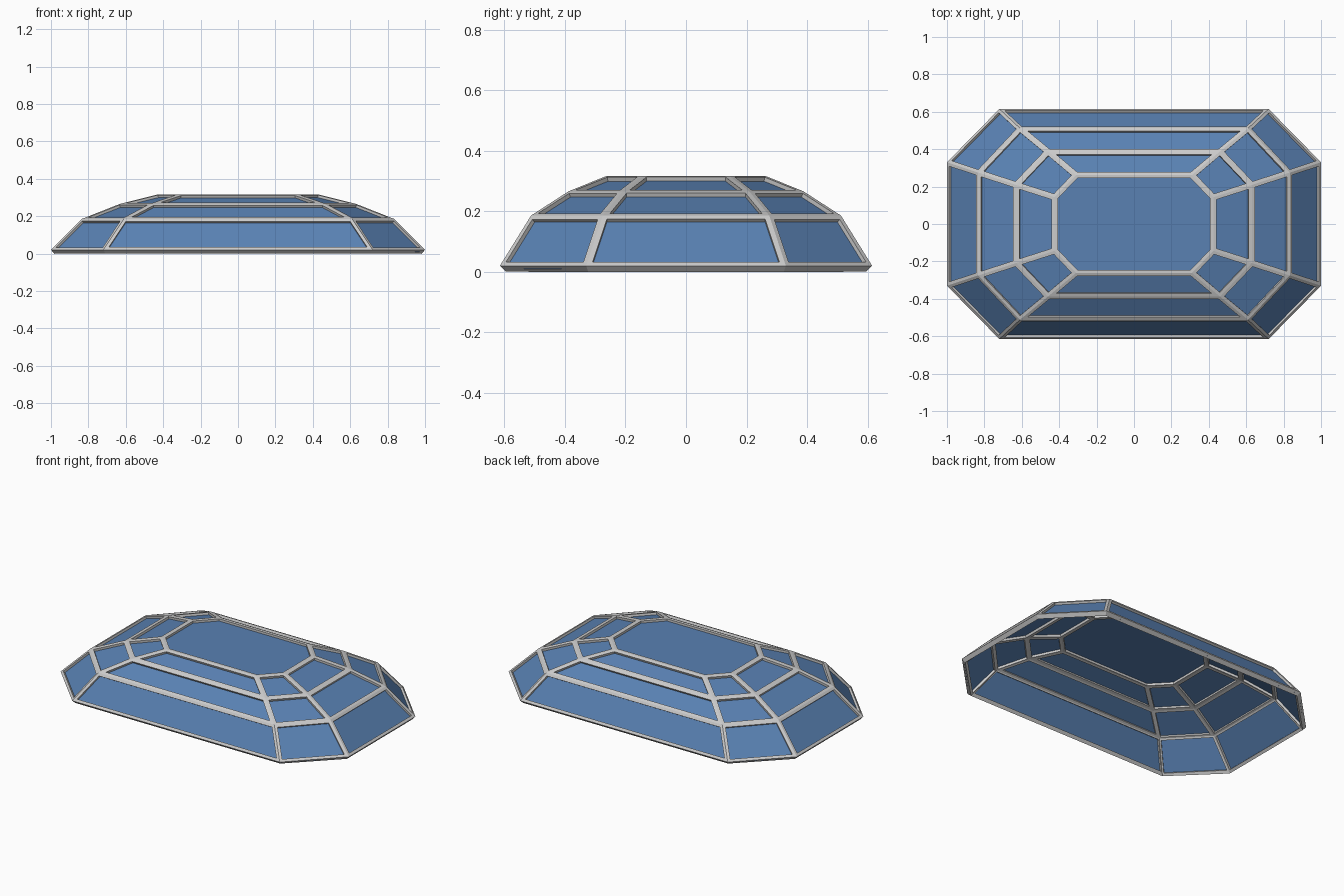
import bpy, bmesh

if "Cube" in bpy.data.objects:
    bpy.data.objects.remove(bpy.data.objects["Cube"])

# Octagon rings, bottom to top: long-side corner (x, y), short-side corner (x, y), height
RINGS = [
    (0.72, 0.615, 1.00, 0.33, 0.02),
    (0.61, 0.512, 0.833, 0.275, 0.186),
    (0.46, 0.388, 0.63, 0.209, 0.266),
    (0.31, 0.262, 0.424, 0.143, 0.317),
]
BAR_HALF_WIDTH = 0.017
BAR_DEPTH = 0.028
GLASS_DEPTH = 0.014


def dome_cage():
    """Faceted dome, open underneath, with outward normals."""
    bm = bmesh.new()
    loops = []
    for ax, ay, bx, by, z in RINGS:
        pts = [(bx, -by), (bx, by), (ax, ay), (-ax, ay),
               (-bx, by), (-bx, -by), (-ax, -ay), (ax, -ay)]
        loops.append([bm.verts.new((x, y, z)) for x, y in pts])
    for lo, hi in zip(loops, loops[1:]):
        for i in range(8):
            j = (i + 1) % 8
            bm.faces.new((lo[i], lo[j], hi[j], hi[i]))
    bm.faces.new(loops[-1])
    bm.normal_update()
    return bm


def make_object(name, bm, color=None):
    mesh = bpy.data.meshes.new(name)
    bm.to_mesh(mesh)
    bm.free()
    obj = bpy.data.objects.new(name, mesh)
    bpy.context.collection.objects.link(obj)
    if color:
        mat = bpy.data.materials.new(name + "_material")
        mat.diffuse_color = color
        mat.use_nodes = True
        mat.node_tree.nodes["Principled BSDF"].inputs["Base Color"].default_value = mat.diffuse_color
        mesh.materials.append(mat)
    return obj


# Frame: inset every facet, remove the middles, thicken inwards
bm = dome_cage()
panes = bm.faces[:]
bmesh.ops.inset_individual(bm, faces=panes, thickness=BAR_HALF_WIDTH,
                           use_even_offset=True)
bmesh.ops.delete(bm, geom=panes, context='FACES_ONLY')
bm.normal_update()
frame = make_object("skylight_frame", bm)
solid = frame.modifiers.new("bar_depth", 'SOLIDIFY')
solid.thickness = BAR_DEPTH
solid.offset = -1
solid.use_even_offset = True

# Glass: the same dome, sunk halfway into the bars
bm = dome_cage()
moved = [v.co - v.normal * GLASS_DEPTH * v.calc_shell_factor() for v in bm.verts]
for v, co in zip(bm.verts, moved):
    v.co = co
make_object("glass_panes", bm, (0.1, 0.22, 0.45, 1))
